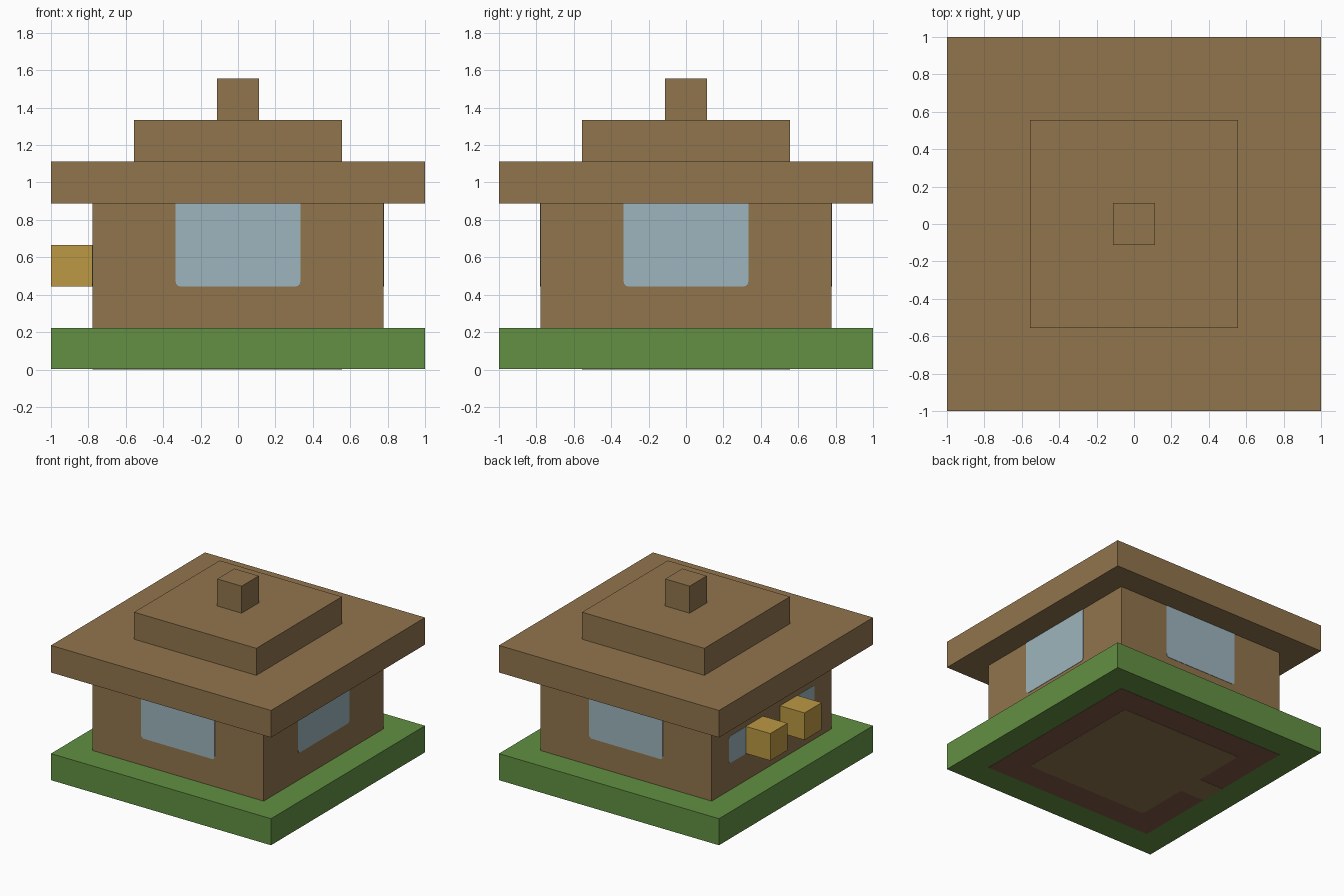
import bpy, bmesh, math
from mathutils import Matrix, Vector

cube = bpy.data.objects.get("Cube")
if cube:
    bpy.data.objects.remove(cube, do_unlink=True)

U = 2 / 9          # grid unit
WALL = 3.5 * U     # half width of the walls


def material(name, rgb):
    lin = [((c / 255 + 0.055) / 1.055) ** 2.4 for c in rgb] + [1]
    m = bpy.data.materials.new(name)
    m.use_nodes = True
    m.diffuse_color = lin
    m.node_tree.nodes["Principled BSDF"].inputs["Base Color"].default_value = lin
    return m


wood = material("wood", (145, 117, 77))
grass = material("grass", (98, 144, 66))
glass = material("glass", (157, 181, 189))
lamp = material("lamp yellow", (188, 152, 68))
earth = material("dark earth", (127, 90, 70))


def finish(name, bm, mat):
    bmesh.ops.recalc_face_normals(bm, faces=bm.faces)
    mesh = bpy.data.meshes.new(name)
    bm.to_mesh(mesh)
    bm.free()
    mesh.materials.append(mat)
    obj = bpy.data.objects.new(name, mesh)
    bpy.context.collection.objects.link(obj)
    return obj


def block(name, lo, hi, mat):
    """Box between two opposite corners."""
    lo, hi = Vector(lo), Vector(hi)
    bm = bmesh.new()
    bmesh.ops.create_cube(bm, size=1, matrix=Matrix.Translation((lo + hi) / 2)
                          @ Matrix.Diagonal((*(hi - lo), 1)))
    return finish(name, bm, mat)


def slab(name, half, z0, z1, mat):
    return block(name, (-half, -half, z0), (half, half, z1), mat)


def plate(name, w, h, matrix, mat, round_top=True, r=0.025, depth=0.003):
    """Thin rounded rectangle in local xy, extruded along local z."""
    pts = []
    for i, (sx, sy) in enumerate([(1, 1), (-1, 1), (-1, -1), (1, -1)]):
        if sy > 0 and not round_top:
            pts.append((sx * w / 2, sy * h / 2, 0))
            continue
        for k in range(5):
            a = math.pi / 2 * (i + k / 4)
            pts.append((sx * (w / 2 - r) + r * math.cos(a),
                        sy * (h / 2 - r) + r * math.sin(a), 0))
    bm = bmesh.new()
    face = bm.faces.new([bm.verts.new(p) for p in pts])
    ext = bmesh.ops.extrude_face_region(bm, geom=[face])
    verts = [g for g in ext["geom"] if isinstance(g, bmesh.types.BMVert)]
    bmesh.ops.translate(bm, verts=verts, vec=(0, 0, depth))
    bm.transform(matrix)
    return finish(name, bm, mat)


def on_wall(angle, across, z):
    """Frame on a wall: local x across, y up, z outward; angle 0 is the front."""
    return (Matrix.Rotation(math.radians(angle), 4, "Z")
            @ Matrix.Translation((across, -WALL, z))
            @ Matrix.Rotation(math.pi / 2, 4, "X"))


# Base, walls and stepped roof
slab("grass_base", 4.5 * U, 0.004, U, grass)
slab("walls", WALL, U, 4 * U, wood)
slab("roof_eaves", 4.5 * U, 4 * U, 5 * U, wood)
slab("roof_step", 2.5 * U, 5 * U, 6 * U, wood)
slab("roof_cap", 0.5 * U, 6 * U, 7 * U, wood)

# Large windows on the front, left and back
for side, angle in (("front", 0), ("left", 90), ("back", 180)):
    plate(side + "_window", 3 * U, 2 * U, on_wall(angle, 0, 3 * U), glass,
          round_top=False)

# Small windows and lamps on the entrance side
for side, s in (("front", -1), ("back", 1)):
    plate(side + "_entrance_window", U, U, on_wall(-90, -2 * s * U, 2.5 * U), glass)
    block(side + "_lamp", (-4.5 * U, s * U - U / 2, 2 * U),
          (-WALL, s * U + U / 2, 3 * U), lamp)

# Underside: earth footing, wooden floor and doorway strip
slab("earth_footing", WALL, 0.002, 0.006, earth)
plate("floor", 5 * U, 5 * U, Matrix.Identity(4), wood)
block("doorway_floor", (-WALL, -U / 2, 0), (-2.4 * U, U / 2, 0.003), wood)
